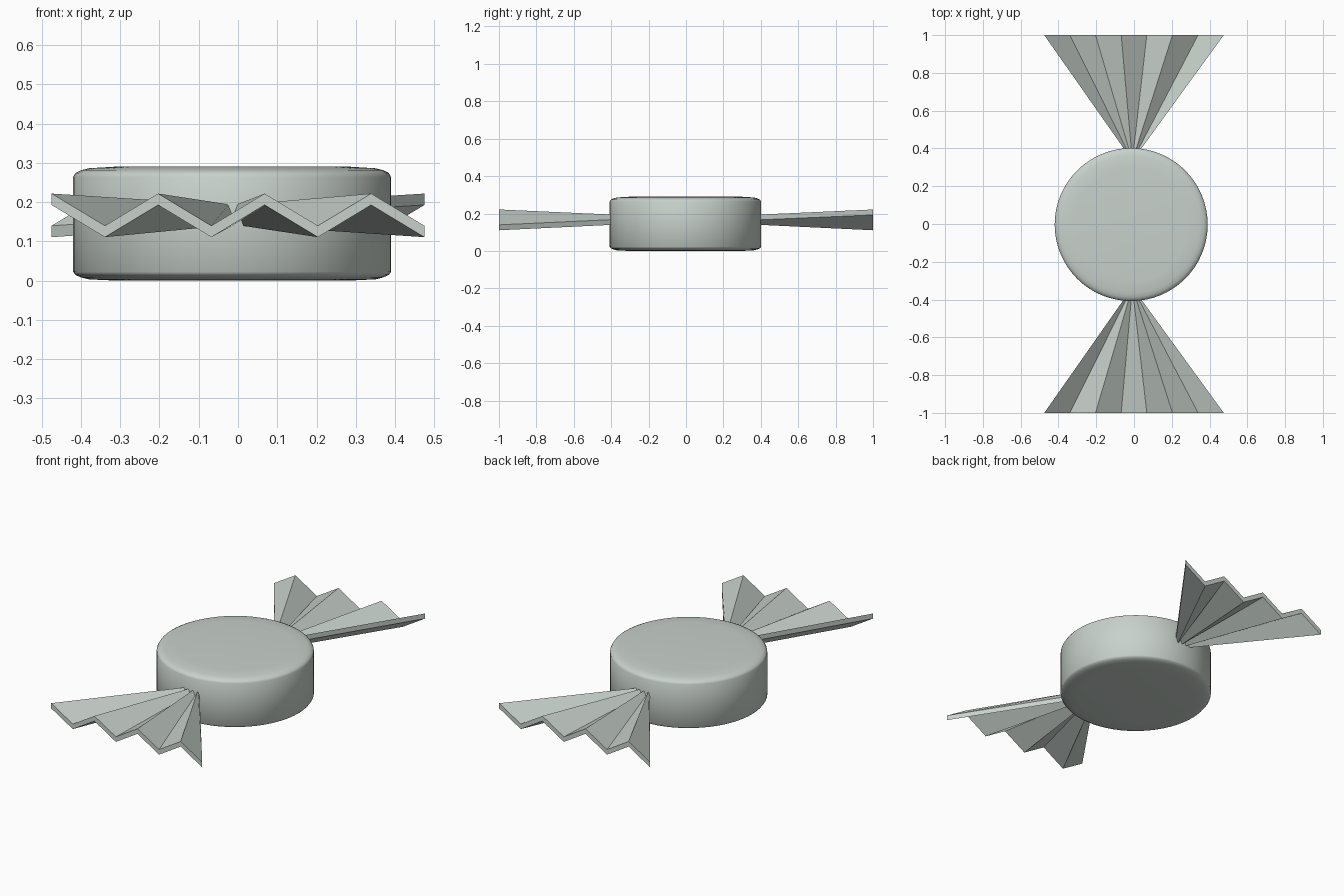
import bpy, bmesh, math

if "Cube" in bpy.data.objects:
    bpy.data.objects.remove(bpy.data.objects["Cube"])

mat = bpy.data.materials.new("pale grey green")
mat.diffuse_color = (0.58, 0.64, 0.60, 1)
mat.use_nodes = True
mat.node_tree.nodes["Principled BSDF"].inputs["Base Color"].default_value = mat.diffuse_color


def finish(name, bm, angle):
    bmesh.ops.recalc_face_normals(bm, faces=bm.faces)
    me = bpy.data.meshes.new(name)
    bm.to_mesh(me)
    bm.free()
    me.materials.append(mat)
    ob = bpy.data.objects.new(name, me)
    bpy.context.collection.objects.link(ob)
    bpy.ops.object.select_all(action='DESELECT')
    ob.select_set(True)
    bpy.context.view_layer.objects.active = ob
    bpy.ops.object.shade_smooth_by_angle(angle=math.radians(angle))
    return ob


# Round sweet: lathed profile of (radius, height)
profile = [(0.30, 0.0), (0.365, 0.003), (0.385, 0.008), (0.399, 0.014), (0.405, 0.022),
           (0.405, 0.264), (0.399, 0.274), (0.385, 0.281), (0.365, 0.286), (0.30, 0.29)]
N = 64
bm = bmesh.new()
rings = [[bm.verts.new((-0.015 + r * math.cos(2 * math.pi * i / N),
                        -0.003 + r * math.sin(2 * math.pi * i / N), z))
          for i in range(N)] for r, z in profile]
for a, b in zip(rings, rings[1:]):
    for i in range(N):
        j = (i + 1) % N
        bm.faces.new((a[i], a[j], b[j], b[i]))
bm.faces.new(rings[0])
bm.faces.new(rings[-1])
finish("sweet_body", bm, 40)


# Pleated wrapper ends: zigzag sheet fanning out from the sweet
def fan(name, side):
    bm = bmesh.new()

    def row(y, half, cx, mid, amp, thick):
        top, low = [], []
        for i in range(8):
            x = half * (2 * i / 7 - 1)
            z = mid + (amp if i % 2 == 0 else -amp)
            # side = -1 is the front fan, the back one is turned half a circle
            for lst, dz in ((top, thick / 2), (low, -thick / 2)):
                lst.append(bm.verts.new((-side * x + cx, side * y, z + dz)))
        return top, low

    it, il = row(0.385, 0.036, -0.008, 0.167, 0.013, 0.028)
    ot, ol = row(1.0, 0.475, 0.0, 0.166, 0.041, 0.029)
    for i in range(7):
        for a, b in ((it, ot), (il, ol), (it, il), (ot, ol)):
            bm.faces.new((a[i], a[i + 1], b[i + 1], b[i]))
    for i in (0, 7):
        bm.faces.new((it[i], ot[i], ol[i], il[i]))
    finish(name, bm, 30)


fan("front_wrapper_fan", -1)
fan("back_wrapper_fan", 1)
